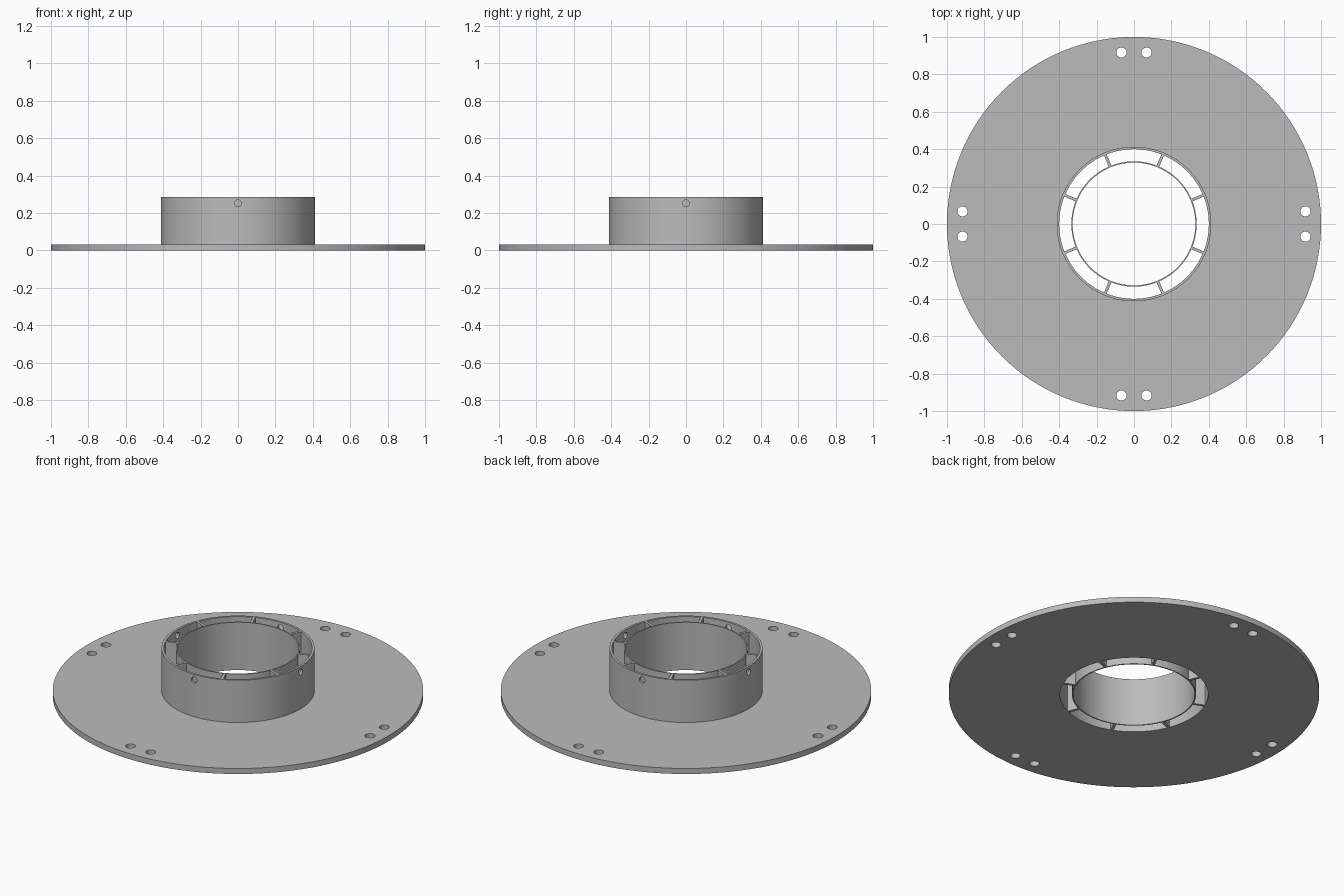
import bpy, bmesh, math
from mathutils import Matrix, Vector

cube = bpy.data.objects.get("Cube")
if cube:
    bpy.data.objects.remove(cube, do_unlink=True)

PLATE_H, HUB_H = 0.033, 0.285
HUB_OUT, HUB_IN = 0.413, 0.40
SLEEVE_OUT, SLEEVE_IN = 0.335, 0.328

grey = bpy.data.materials.new("plain grey")
grey.use_nodes = True
grey.diffuse_color = (0.5, 0.5, 0.5, 1)
grey.node_tree.nodes["Principled BSDF"].inputs["Base Color"].default_value = (0.5, 0.5, 0.5, 1)


def finish(bm, name):
    bmesh.ops.recalc_face_normals(bm, faces=bm.faces)
    mesh = bpy.data.meshes.new(name)
    bm.to_mesh(mesh)
    bm.free()
    mesh.materials.append(grey)
    obj = bpy.data.objects.new(name, mesh)
    bpy.context.collection.objects.link(obj)
    return obj


def revolve(name, profile, steps=128):
    """Spin a closed (radius, height) profile around z."""
    bm = bmesh.new()
    rings = []
    for i in range(steps):
        a = math.tau * i / steps
        rings.append([bm.verts.new((r * math.cos(a), r * math.sin(a), z)) for r, z in profile])
    n = len(profile)
    for i in range(steps):
        a, b = rings[i], rings[(i + 1) % steps]
        for j in range(n):
            k = (j + 1) % n
            bm.faces.new((a[j], b[j], b[k], a[k]))
    return finish(bm, name)


def smooth(obj):
    bpy.ops.object.select_all(action='DESELECT')
    obj.select_set(True)
    bpy.context.view_layer.objects.active = obj
    bpy.ops.object.shade_smooth_by_angle(angle=math.radians(30))


# Round plate with the outer hub wall
flange = revolve("flange_with_hub", [
    (HUB_IN, 0), (1, 0), (1, PLATE_H), (HUB_OUT, PLATE_H), (HUB_OUT, HUB_H), (HUB_IN, HUB_H)])

# Thin inner sleeve
sleeve = revolve("inner_sleeve", [
    (SLEEVE_IN, 0), (SLEEVE_OUT, 0), (SLEEVE_OUT, HUB_H), (SLEEVE_IN, HUB_H)])

# Hole cutters: paired plate holes and one radial hub hole on each side
bm = bmesh.new()
for q in range(4):
    turn = Matrix.Rotation(q * math.pi / 2, 4, 'Z')
    for side in (-1, 1):
        bmesh.ops.create_cone(bm, cap_ends=True, segments=32, radius1=0.027, radius2=0.027,
                              depth=0.2, matrix=turn @ Matrix.Translation((0.917, side * 0.067, 0)))
    bmesh.ops.create_cone(bm, cap_ends=True, segments=24, radius1=0.018, radius2=0.018, depth=0.06,
                          matrix=turn @ Matrix.Translation((0.407, 0, 0.252))
                          @ Matrix.Rotation(math.pi / 2, 4, 'Y'))
cutter = finish(bm, "hole_cutter")
cutter.hide_render = True
cutter.hide_set(True)
cut = flange.modifiers.new("holes", 'BOOLEAN')
cut.operation = 'DIFFERENCE'
cut.solver = 'EXACT'
cut.object = cutter

# Apply the holes so that shading follows the cut edges
bpy.context.view_layer.update()
cut_mesh = bpy.data.meshes.new_from_object(flange.evaluated_get(bpy.context.evaluated_depsgraph_get()))
flange.modifiers.clear()
flange.data = cut_mesh
bpy.data.objects.remove(cutter, do_unlink=True)

# Eight radial ribs joining the sleeve to the hub wall
bm = bmesh.new()
inner, outer = SLEEVE_OUT - 0.004, HUB_IN + 0.004
for i in range(8):
    turn = Matrix.Rotation(math.radians(22.5 + 45 * i), 4, 'Z')
    place = Matrix.Translation(((inner + outer) / 2, 0, HUB_H / 2))
    size = Matrix.Diagonal(Vector((outer - inner, 0.015, HUB_H, 1)))
    bmesh.ops.create_cube(bm, size=1, matrix=turn @ place @ size)
finish(bm, "radial_ribs")

smooth(flange)
smooth(sleeve)
